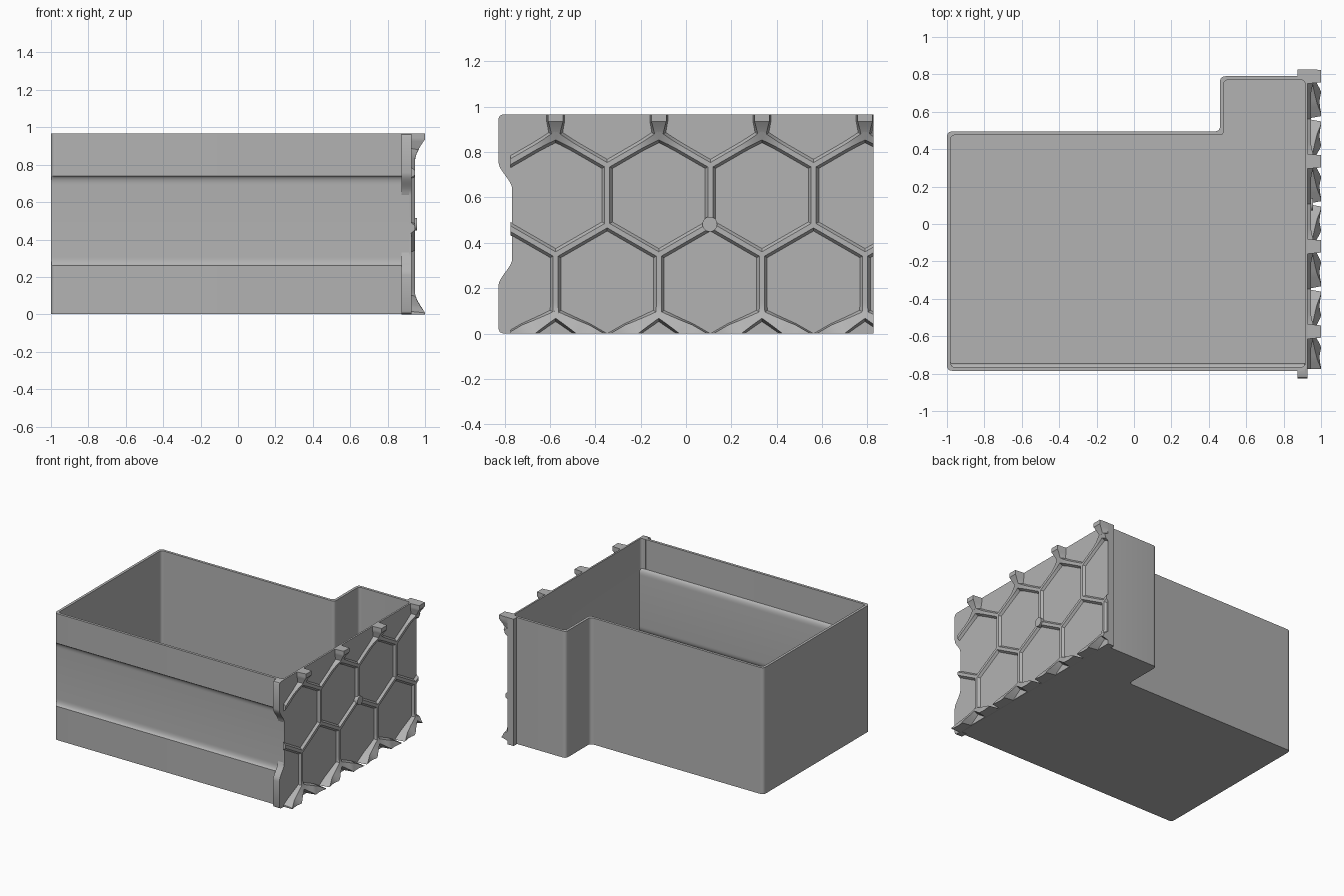
import bpy, bmesh, math
from mathutils import Vector

cube = bpy.data.objects.get("Cube")
if cube:
    bpy.data.objects.remove(cube)

grey = bpy.data.materials.new("plain grey")
grey.use_nodes = True
colour = (0.45, 0.45, 0.45, 1)
grey.diffuse_color = colour
grey.node_tree.nodes["Principled BSDF"].inputs["Base Color"].default_value = colour

HEIGHT = 0.967
FACE = 0.928          # outer plane of the mounting panel
PITCH = 0.455         # honeycomb spacing
SIDE = PITCH / math.sqrt(3)


def finish(name, bm):
    bmesh.ops.recalc_face_normals(bm, faces=bm.faces)
    mesh = bpy.data.meshes.new(name)
    bm.to_mesh(mesh)
    bm.free()
    obj = bpy.data.objects.new(name, mesh)
    bpy.context.collection.objects.link(obj)
    mesh.materials.append(grey)
    bpy.ops.object.select_all(action='DESELECT')
    obj.select_set(True)
    bpy.context.view_layer.objects.active = obj
    bpy.ops.object.shade_smooth_by_angle(angle=math.radians(30))
    return obj


def rounded(corners, r, steps=6):
    """Round every corner of a 2D polygon."""
    pts = [Vector(c) for c in corners]
    out = []
    for i, p in enumerate(pts):
        a = p + (pts[i - 1] - p).normalized() * r
        b = p + (pts[(i + 1) % len(pts)] - p).normalized() * r
        for k in range(steps + 1):
            t = k / steps
            out.append(a * (1 - t) ** 2 + p * 2 * t * (1 - t) + b * t * t)
    return out


def prism(name, outline, x0, x1):
    """Extrude a (y, z) outline along x."""
    bm = bmesh.new()
    face = bm.faces.new([bm.verts.new((x0, y, z)) for y, z in outline])
    new = bmesh.ops.extrude_face_region(bm, geom=[face])["geom"]
    bmesh.ops.translate(bm, vec=(x1 - x0, 0, 0),
                        verts=[v for v in new if isinstance(v, bmesh.types.BMVert)])
    return finish(name, bm)


# Open L-shaped bin with a shallow groove along the front wall
def l_shape(w, right):
    return rounded([(-1 + w, -0.785 + w), (right, -0.785 + w), (right, 0.79 - w),
                    (0.46 + w, 0.79 - w), (0.46 + w, 0.495 - w), (-1 + w, 0.495 - w)],
                   0.03 - w * 0.3)


def groove(z):
    u = min(max(min(z - 0.26, 0.74 - z) / 0.045, 0), 1)
    return 0.022 * math.sqrt(1 - (1 - u) ** 2)


bends = [0.045 * (1 - math.cos(math.pi / 2 * k / 6)) for k in range(7)]
levels = [0.26 + b for b in bends] + [0.74 - b for b in reversed(bends)]
bm = bmesh.new()
rings = []
for w, right, zs in ((0, 0.922, [0.003] + levels + [HEIGHT]),
                     (0.02, 0.915, [HEIGHT] + levels[::-1] + [0.02])):
    for z in zs:
        front = -0.785 + w + groove(z)
        rings.append([bm.verts.new((p.x, max(p.y, front), z)) for p in l_shape(w, right)])
for low, high in zip(rings, rings[1:]):
    n = len(low)
    for i in range(n):
        bm.faces.new((low[i], low[(i + 1) % n], high[(i + 1) % n], high[i]))
bm.faces.new(rings[0])
bm.faces.new(rings[-1])
finish("bin", bm)

# Mounting panel with a notched front edge, and thicker strips at both ends
def notch(z):
    t = min(max((min(z, HEIGHT - z) - 0.21) / 0.12, 0), 1)
    return -0.827 + 0.06 * t * t * (3 - 2 * t)


lower = [(notch(z), z) for z in [0.21 + 0.012 * k for k in range(11)]]
upper = [(y, HEIGHT - z) for y, z in reversed(lower)]
foot = [(-0.807, 0), (-0.821, 0.006), (-0.827, 0.02)]
head = [(y, HEIGHT - z) for y, z in reversed(foot)]
prism("mounting_panel", foot + lower + upper + head + [(0.827, HEIGHT), (0.827, 0)],
      0.9155, FACE)
inner = -0.764
prism("lower_front_strip", foot + lower[:-1] + [(inner, lower[-1][1]), (inner, 0)], 0.875, FACE)
prism("upper_front_strip", upper[1:] + head + [(inner, HEIGHT), (inner, upper[0][1])],
      0.875, FACE)
prism("back_strip", [(0.775, 0), (0.827, 0), (0.827, HEIGHT), (0.775, HEIGHT)], 0.875, FACE)

# Honeycomb ribs, low in the middle and flaring out at the top and bottom edges
def flare(z):
    return min(max((z - 0.82) / 0.115, (0.12 - z) / 0.11, 0), 1) ** 1.6


def rib(bm, a, b, steps=14):
    a, b = Vector(a), Vector(b)
    along = (b - a).normalized()
    across = Vector((-along.y, along.x))
    a, b = a - along * 0.006, b + along * 0.006
    sections = []
    for k in range(steps + 1):
        c = a.lerp(b, k / steps)
        t = flare(c.y)
        base, top = 0.026 + 0.014 * t, 0.011 + 0.022 * t
        ring = []
        for off, raised in ((-base, False), (-top, True), (top, True), (base, False)):
            p = c + across * off
            x = 0.945 + 0.055 * flare(p.y) if raised else FACE - 0.004
            ring.append(bm.verts.new((x, p.x, p.y)))
        sections.append(ring)
    for s, e in zip(sections, sections[1:]):
        for i in range(4):
            bm.faces.new((s[i], s[(i + 1) % 4], e[(i + 1) % 4], e[i]))
    bm.faces.new(sections[0])
    bm.faces.new(sections[-1])


bm = bmesh.new()
LOW, MID = 0.085, 0.61 - SIDE / 2      # feet of the lower and upper upright ribs
for i in range(4):
    y = -0.575 + i * PITCH
    half, rise = PITCH / 2, SIDE / 2
    rib(bm, (y, LOW), (y, LOW + SIDE))
    rib(bm, (y, 0.61 + SIDE), (y, HEIGHT + 0.03))
    if i < 3:
        rib(bm, (y + half, MID), (y + half, MID + SIDE))
    for s in (-1, 1):
        rib(bm, (y, LOW), (y + s * half, LOW - rise))
        rib(bm, (y, LOW + SIDE), (y + s * half, MID))
        rib(bm, (y, 0.61 + SIDE), (y + s * half, MID + SIDE))
for co, no in (((0, -0.775, 0), (0, -1, 0)), ((0, 0.827, 0), (0, 1, 0)),
               ((0, 0, 0), (0, 0, -1)), ((0, 0, HEIGHT), (0, 0, 1))):
    cut = bmesh.ops.bisect_plane(bm, geom=bm.verts[:] + bm.edges[:] + bm.faces[:],
                                 plane_co=co, plane_no=no, clear_outer=True)["geom_cut"]
    bmesh.ops.holes_fill(bm, edges=[e for e in cut if isinstance(e, bmesh.types.BMEdge)])
finish("honeycomb_ribs", bm)

# Small round stud on a rib joint
stud = [(0.105 + 0.033 * math.cos(k * math.pi / 16), 0.482 + 0.033 * math.sin(k * math.pi / 16))
        for k in range(32)]
prism("round_stud", stud, FACE - 0.003, 0.957)
